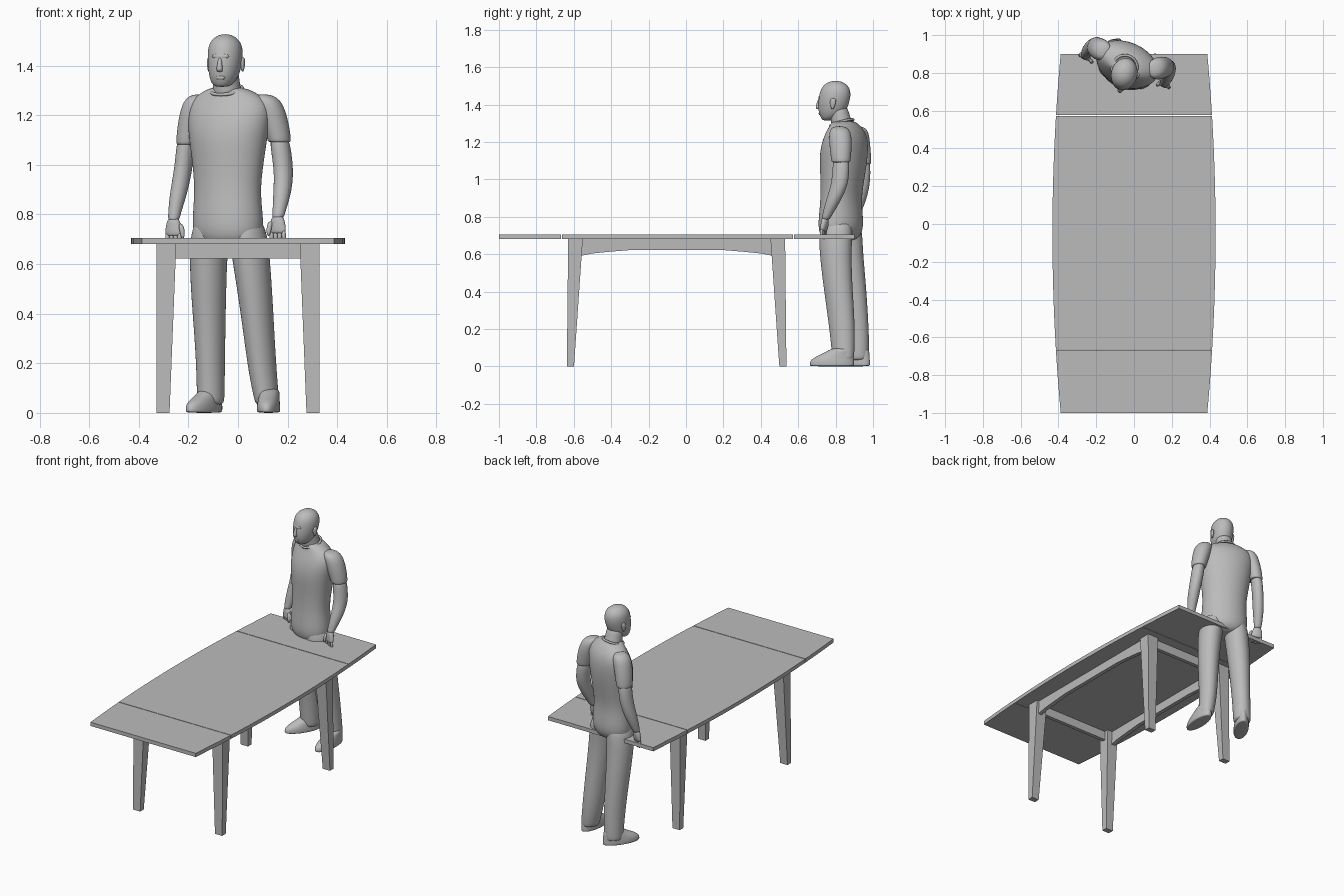
import bpy, bmesh, math
from mathutils import Vector

grey = bpy.data.materials.new("light_grey")
grey.diffuse_color = (0.5, 0.5, 0.5, 1)


def finish(name, bm, smooth=False, subdiv=0):
    bmesh.ops.recalc_face_normals(bm, faces=bm.faces)
    me = bpy.data.meshes.new(name)
    bm.to_mesh(me)
    bm.free()
    me.materials.append(grey)
    ob = bpy.data.objects.new(name, me)
    bpy.context.collection.objects.link(ob)
    if smooth:
        for p in me.polygons:
            p.use_smooth = True
    if subdiv:
        ob.modifiers.new("smooth", 'SUBSURF').levels = subdiv
        ob.modifiers["smooth"].render_levels = subdiv
    return ob


def skin(rings):
    """Join rings of points into a closed solid."""
    bm = bmesh.new()
    vs = [[bm.verts.new(p) for p in r] for r in rings]
    n = len(vs[0])
    for a, b in zip(vs, vs[1:]):
        for i in range(n):
            bm.faces.new((a[i], a[(i + 1) % n], b[(i + 1) % n], b[i]))
    bm.faces.new(vs[0][::-1])
    bm.faces.new(vs[-1])
    return bm


def loft(name, secs, deg, n=16):
    """Smooth body part from turned ellipses (x, y, z, half width, half depth)."""
    c, s = math.cos(math.radians(deg)), math.sin(math.radians(deg))
    rings = []
    for x, y, z, a, b in secs:
        ring = []
        for i in range(n):
            t = math.tau * i / n
            u, v = a * math.cos(t), b * math.sin(t)
            ring.append((x + u * c - v * s, y + u * s + v * c, z))
        rings.append(ring)
    return finish(name, skin(rings), True, 2 if n > 8 else 1)


# ---------------- table ----------------
MID = -0.05          # table centre in y
TOP0, TOP1 = 0.68, 0.705


def half_width(y):
    return 0.432 - 0.044 * ((y - MID) / 0.95) ** 2


def panel(name, y0, y1, steps):
    ys = [y0 + (y1 - y0) * i / steps for i in range(steps + 1)]
    outline = [(half_width(y), y) for y in ys] + [(-half_width(y), y) for y in reversed(ys)]
    finish(name, skin([[(x, y, z) for x, y in outline] for z in (TOP0, TOP1)]))


panel("front_leaf", -1.0, -0.668, 5)
panel("centre_top", -0.664, 0.573, 14)
panel("back_leaf", 0.577, 0.90, 5)

# legs taper on the two inner faces
for sx, side in ((-1, "left"), (1, "right")):
    for sy, end in ((-1, "front"), (1, "back")):
        rings = []
        for z, out, w, d in ((0, 0.587, 0.053, 0.038), (TOP0, 0.58, 0.08, 0.078)):
            x0, x1 = sx * 0.329, sx * (0.329 - w)
            y0, y1 = MID + sy * out, MID + sy * (out - d)
            rings.append([(x0, y0, z), (x1, y0, z), (x1, y1, z), (x0, y1, z)])
        finish(end + "_" + side + "_leg", skin(rings))

    # side apron with arched lower edge
    prof = [(-0.51, TOP0), (-0.51, 0.592), (-0.45, 0.604), (-0.36, 0.613), (-0.25, 0.622)]
    prof += [(-y, z) for y, z in reversed(prof)]
    finish(side + "_apron", skin([[(sx * x, MID + y, z) for y, z in prof] for x in (0.285, 0.312)]))

for sy, end in ((-1, "front"), (1, "back")):
    y0, y1 = MID + sy * 0.53, MID + sy * 0.555
    finish(end + "_apron", skin([[(x, y0, 0.622), (x, y1, 0.622), (x, y1, TOP0), (x, y0, TOP0)]
                                 for x in (-0.26, 0.26)]))

# ---------------- standing man ----------------
TURN = -24
loft("torso", [
    (-0.04, 0.825, 0.67, 0.08, 0.06), (-0.04, 0.825, 0.69, 0.135, 0.10),
    (-0.04, 0.828, 0.75, 0.152, 0.118), (-0.042, 0.828, 0.84, 0.143, 0.108),
    (-0.042, 0.83, 0.92, 0.14, 0.104), (-0.04, 0.838, 1.02, 0.152, 0.113),
    (-0.04, 0.842, 1.12, 0.168, 0.122), (-0.035, 0.85, 1.20, 0.178, 0.112),
    (-0.035, 0.855, 1.255, 0.168, 0.09), (-0.038, 0.85, 1.29, 0.122, 0.07),
    (-0.043, 0.842, 1.315, 0.065, 0.055)], TURN, 24)

loft("neck", [(-0.043, 0.84, 1.25, 0.062, 0.062), (-0.045, 0.832, 1.31, 0.057, 0.056),
              (-0.048, 0.82, 1.35, 0.054, 0.054), (-0.05, 0.81, 1.40, 0.05, 0.05)], TURN)

bpy.ops.mesh.primitive_torus_add(location=(-0.046, 0.832, 1.302), rotation=(0.3, 0, math.radians(TURN)),
                                 major_radius=0.064, minor_radius=0.007,
                                 major_segments=28, minor_segments=8)
collar = bpy.context.object
collar.name = "collar"
collar.data.materials.append(grey)
bpy.ops.object.shade_smooth()

HT = -15             # head turn
loft("head", [
    (-0.066, 0.755, 1.314, 0.022, 0.022), (-0.063, 0.768, 1.325, 0.043, 0.045),
    (-0.057, 0.78, 1.355, 0.059, 0.073), (-0.053, 0.788, 1.40, 0.068, 0.084),
    (-0.051, 0.796, 1.445, 0.072, 0.087), (-0.051, 0.799, 1.485, 0.067, 0.08),
    (-0.051, 0.80, 1.512, 0.048, 0.057), (-0.051, 0.80, 1.527, 0.018, 0.022)], HT, 20)
fwd = Vector((math.sin(math.radians(HT)), -math.cos(math.radians(HT))))
lat = Vector((-fwd.y, fwd.x))
hc = Vector((-0.052, 0.79))


def face_bit(name, f, l, rows, n=8):
    p = hc + fwd * f + lat * l
    loft(name, [(p.x + fwd.x * d, p.y + fwd.y * d, z, a, b) for d, z, a, b in rows], HT, n)


face_bit("nose", 0.08, 0, [(0, 1.374, 0.011, 0.01), (0.008, 1.382, 0.016, 0.016),
                           (0.004, 1.40, 0.011, 0.014), (-0.002, 1.435, 0.008, 0.008)])
face_bit("lips", 0.073, 0, [(0, 1.342, 0.014, 0.006), (0.002, 1.35, 0.024, 0.01), (0, 1.362, 0.018, 0.008)])
face_bit("brow", 0.07, 0, [(0, 1.424, 0.025, 0.008), (0, 1.436, 0.045, 0.015), (0, 1.45, 0.03, 0.008)])
for s, side in ((-1, "right"), (1, "left")):
    face_bit(side + "_ear", -0.012, s * 0.07,
             [(0, 1.375, 0.004, 0.007), (0, 1.39, 0.008, 0.013),
              (-0.003, 1.42, 0.011, 0.02), (-0.004, 1.435, 0.006, 0.012)])

# arms: sleeve, bare arm, palm, fingers and thumb
sleeves = {
    "left": [(0.10, 0.82, 1.285, 0.03, 0.03), (0.118, 0.822, 1.265, 0.053, 0.058),
             (0.137, 0.826, 1.21, 0.058, 0.064), (0.158, 0.828, 1.14, 0.052, 0.058),
             (0.167, 0.828, 1.095, 0.047, 0.053), (0.167, 0.828, 1.09, 0.042, 0.048)],
    "right": [(-0.155, 0.915, 1.285, 0.03, 0.03), (-0.168, 0.92, 1.262, 0.05, 0.056),
              (-0.182, 0.925, 1.21, 0.053, 0.06), (-0.198, 0.935, 1.14, 0.048, 0.056),
              (-0.204, 0.94, 1.085, 0.045, 0.053), (-0.204, 0.94, 1.08, 0.04, 0.048)]}
arms = {
    "left": [(0.163, 0.83, 1.13, 0.04, 0.046), (0.178, 0.828, 1.03, 0.04, 0.047),
             (0.185, 0.818, 0.96, 0.038, 0.047), (0.178, 0.785, 0.88, 0.036, 0.041),
             (0.165, 0.755, 0.81, 0.026, 0.027), (0.16, 0.745, 0.78, 0.024, 0.022)],
    "right": [(-0.206, 0.94, 1.13, 0.037, 0.044), (-0.215, 0.945, 1.03, 0.036, 0.045),
              (-0.226, 0.938, 0.95, 0.036, 0.044), (-0.243, 0.92, 0.87, 0.034, 0.039),
              (-0.257, 0.90, 0.80, 0.025, 0.026), (-0.26, 0.892, 0.77, 0.023, 0.022)]}
cu, su = math.cos(math.radians(TURN)), math.sin(math.radians(TURN))
for side, inward in (("left", -1), ("right", 1)):
    loft(side + "_sleeve", sleeves[side], TURN)
    loft(side + "_arm", arms[side], TURN)
    hx, hy, hz = arms[side][-1][:3]
    loft(side + "_palm", [(hx, hy, hz + 0.02, 0.022, 0.02), (hx, hy - 0.003, hz - 0.015, 0.034, 0.019),
                          (hx, hy - 0.007, hz - 0.045, 0.038, 0.017),
                          (hx, hy - 0.008, hz - 0.058, 0.032, 0.011)], TURN, 12)
    for k in range(4):
        o = (k - 1.5) * 0.018
        x, y = hx + o * cu, hy - 0.008 + o * su
        tip = hz - 0.105 + 0.005 * abs(k - 1.5)
        loft(side + "_finger_%d" % (k + 1), [(x, y, hz - 0.04, 0.01, 0.01),
             (x, y - 0.004, hz - 0.075, 0.01, 0.01), (x, y + 0.002, tip, 0.006, 0.006)], TURN, 8)
    x, y = hx + inward * 0.03 * cu, hy - 0.012 + inward * 0.03 * su
    loft(side + "_thumb", [(x, y, hz - 0.005, 0.012, 0.012), (x + inward * 0.008, y - 0.008, hz - 0.035, 0.012, 0.012),
                           (x + inward * 0.01, y - 0.012, hz - 0.07, 0.007, 0.007)], TURN, 8)

# trouser legs
loft("left_trouser_leg", [
    (0.03, 0.805, 0.79, 0.06, 0.08), (0.04, 0.802, 0.72, 0.077, 0.094),
    (0.053, 0.798, 0.62, 0.075, 0.09), (0.072, 0.81, 0.45, 0.067, 0.082),
    (0.086, 0.826, 0.30, 0.06, 0.077), (0.101, 0.838, 0.15, 0.055, 0.069),
    (0.116, 0.84, 0.05, 0.048, 0.062), (0.118, 0.84, 0.03, 0.044, 0.058)], TURN)
loft("right_trouser_leg", [
    (-0.105, 0.85, 0.79, 0.06, 0.08), (-0.113, 0.855, 0.72, 0.077, 0.092),
    (-0.12, 0.863, 0.62, 0.076, 0.086), (-0.118, 0.885, 0.45, 0.069, 0.079),
    (-0.113, 0.902, 0.30, 0.061, 0.073), (-0.11, 0.915, 0.15, 0.056, 0.067),
    (-0.11, 0.92, 0.05, 0.056, 0.062), (-0.112, 0.92, 0.03, 0.052, 0.058)], TURN)

# shoes: stacked outlines that shift towards the heel
for name, x, y, deg in (("left_shoe", 0.123, 0.78, -5), ("right_shoe", -0.137, 0.88, -32)):
    fx, fy = math.sin(math.radians(deg)), -math.cos(math.radians(deg))
    loft(name, [(x - fx * b, y - fy * b, z, w, d) for z, b, w, d in (
        (0, 0, 0.043, 0.117), (0.006, 0, 0.047, 0.122), (0.03, 0.0, 0.047, 0.121),
        (0.05, 0.012, 0.044, 0.107), (0.075, 0.04, 0.041, 0.076), (0.10, 0.055, 0.04, 0.055))], deg)
